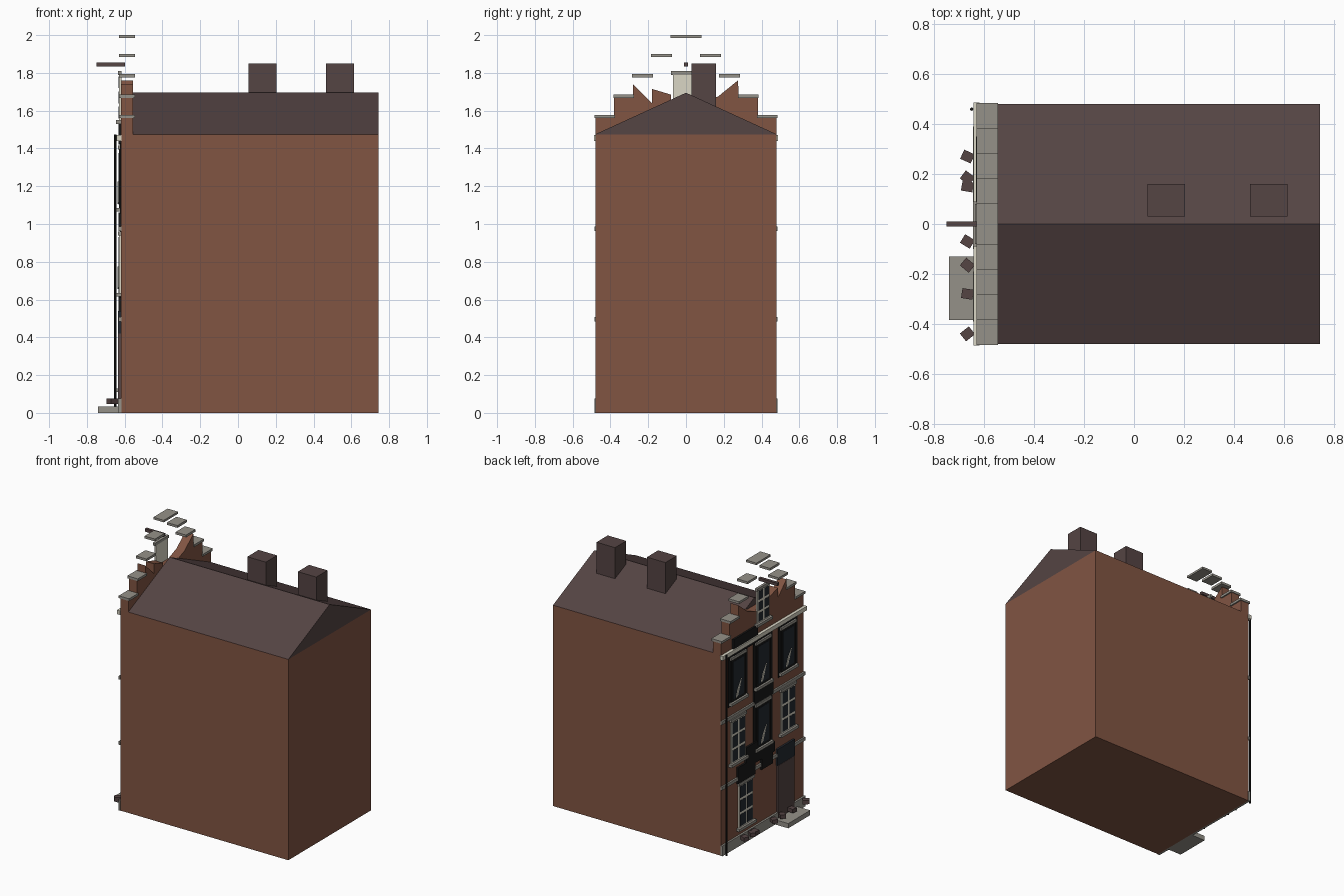
import bpy, bmesh, random
from mathutils import Matrix, Vector

random.seed(4)
if "Cube" in bpy.data.objects:
    bpy.data.objects.remove(bpy.data.objects["Cube"])


def material(name, r, g, b):
    m = bpy.data.materials.new(name)
    m.use_nodes = True
    m.diffuse_color = (r, g, b, 1)
    m.node_tree.nodes["Principled BSDF"].inputs["Base Color"].default_value = (r, g, b, 1)
    return m


BRICK = material("red_brick", 0.22, 0.09, 0.055)
SLATE = material("dark_slate", 0.09, 0.058, 0.057)
STONE = material("grey_stone", 0.30, 0.285, 0.25)
CREAM = material("cream_paint", 0.70, 0.67, 0.56)
SOOT = material("black_soot", 0.009, 0.009, 0.009)
GLASS = material("dark_glass", 0.017, 0.022, 0.03)

WALL = -0.62    # street facade plane
HALF = 0.48     # half width of the house
EAVES = 1.475


def finish(name, bm, mat):
    bmesh.ops.recalc_face_normals(bm, faces=bm.faces)
    mesh = bpy.data.meshes.new(name)
    bm.to_mesh(mesh)
    bm.free()
    mesh.materials.append(mat)
    ob = bpy.data.objects.new(name, mesh)
    bpy.context.collection.objects.link(ob)
    return ob


def add_box(bm, x, y, z):
    size = Vector((x[1] - x[0], y[1] - y[0], z[1] - z[0]))
    mid = Vector((sum(x), sum(y), sum(z))) / 2
    bmesh.ops.create_cube(bm, size=1, matrix=Matrix.Translation(mid) @ Matrix.Diagonal(size).to_4x4())


def box(name, x, y, z, mat):
    bm = bmesh.new()
    add_box(bm, x, y, z)
    return finish(name, bm, mat)


def prism(name, outline, x, mat):
    """Extrude a (y, z) outline along x."""
    bm = bmesh.new()
    face = bm.faces.new([bm.verts.new((x[0], y, z)) for y, z in outline])
    out = bmesh.ops.extrude_face_region(bm, geom=[face])["geom"]
    bmesh.ops.translate(bm, vec=(x[1] - x[0], 0, 0),
                        verts=[v for v in out if isinstance(v, bmesh.types.BMVert)])
    return finish(name, bm, mat)


def plate(name, y, width, z, depth, mat):
    """Box standing proud of the facade, centred on y."""
    return box(name, (WALL - depth, WALL + 0.002), (y - width / 2, y + width / 2), z, mat)


# Main block, roof and chimneys
box("house_body", (WALL, 0.745), (-HALF, HALF), (0, EAVES), BRICK)
prism("roof", [(-HALF, EAVES), (HALF, EAVES), (0, 1.695)], (-0.555, 0.745), SLATE)
for i, x in enumerate((0.055, 0.465)):
    box(f"chimney_{i}", (x, x + 0.15), (0.03, 0.16), (1.5, 1.85), SLATE)

# Broken stepped gable
gable = [(-HALF, 1.4), (-HALF, 1.56), (-0.38, 1.56), (-0.38, 1.67), (-0.28, 1.67),
         (-0.28, 1.74), (-0.181, 1.64), (-0.18, 1.715), (-0.08, 1.685), (-0.079, 1.64),
         (0.08, 1.64), (0.17, 1.675), (0.275, 1.76), (0.28, 1.67), (0.38, 1.67),
         (0.38, 1.56), (HALF, 1.56), (HALF, 1.4)]
prism("stepped_gable", gable, (WALL, -0.555), BRICK)

# Coping slabs, some left hanging where the wall has gone
for i in range(4):
    for side in (-1, 1):
        y = side * (0.43 - 0.1 * i)
        z = 1.56 + 0.108 * i
        box(f"coping_{i}_{side}", (-0.63, -0.545), (y - 0.055, y + 0.055), (z, z + 0.017), STONE)
box("coping_top", (-0.63, -0.545), (-0.083, 0.083), (1.985, 2.0), STONE)
box("hoist_beam", (-0.75, -0.598), (-0.011, 0.011), (1.835, 1.856), SLATE)

# Horizontal bands
plate("plinth", 0, 0.968, (0, 0.075), 0.014, STONE)
for i, z in enumerate((0.495, 0.975)):
    plate(f"string_course_{i}", 0, 0.968, (z - 0.012, z + 0.012), 0.012, STONE)
plate("cornice", 0, 0.975, (1.44, 1.47), 0.022, CREAM)


def window(name, y, z0, z1, width=0.16):
    plate(name + "_frame", y, width, (z0, z1), 0.010, CREAM)
    bm = bmesh.new()
    w, h, gap = width / 2, (z1 - z0) / 3, 0.009
    for col in range(2):
        for row in range(3):
            a, b = y - width / 2 + col * w, z0 + row * h
            add_box(bm, (WALL - 0.012, WALL - 0.009), (a + gap, a + w - gap), (b + gap, b + h - gap))
    finish(name + "_panes", bm, GLASS)
    trim(name, y, z0, z1, width)


def trim(name, y, z0, z1, width):
    plate(name + "_sill", y, width + 0.04, (z0 - 0.02, z0), 0.025, STONE)
    plate(name + "_lintel", y, width + 0.02, (z1, z1 + 0.02), 0.016, STONE)


def burnt_window(name, y, z0, z1, width=0.16):
    plate(name + "_soot", y, width + 0.06, (z0 - 0.03, z1 + 0.035), 0.004, SOOT)
    plate(name + "_frame", y, width, (z0, z1), 0.010, SOOT)
    plate(name + "_glass", y, width - 0.035, (z0 + 0.018, z1 - 0.018), 0.012, GLASS)
    shard = [(y + 0.035, z0 + 0.02), (y + 0.015, z0 + 0.03), (y - 0.03, z0 + 0.14), (y + 0.012, z0 + 0.08)]
    prism(name + "_shard", shard, (WALL - 0.017, WALL - 0.011), CREAM)
    trim(name, y, z0, z1, width)


# Windows by floor
window("ground_window", 0.2, 0.13, 0.44)
for label, y in (("left", 0.29), ("middle", 0), ("right", -0.29)):
    burnt_window(f"upper_{label}_window", y, 1.085, 1.395)
    make = burnt_window if label == "middle" else window
    make(f"first_{label}_window", y, 0.635, 0.94)
window("gable_window", 0, 1.55, 1.79, 0.14)

# Soot streaks over the openings
for i, (y, w, z0, z1) in enumerate([(0.2, 0.2, 0.46, 0.58), (0.14, 0.13, 0.56, 0.69), (0, 0.26, 0.54, 0.61),
                                    (0, 0.22, 0.97, 1.06), (0.21, 0.28, 1.42, 1.54),
                                    (-0.04, 0.13, 0.46, 0.56)]):
    plate(f"soot_streak_{i}", y, w, (z0, z1), 0.0135, SOOT)

# Door, transom and step
plate("door", -0.257, 0.19, (0.035, 0.42), 0.016, SLATE)
plate("transom", -0.257, 0.2, (0.42, 0.54), 0.0145, GLASS)
box("door_step", (-0.74, WALL), (-0.385, -0.13), (0, 0.035), STONE)

# Rainwater pipe
bm = bmesh.new()
bmesh.ops.create_cone(bm, cap_ends=True, segments=8, radius1=0.007, radius2=0.007, depth=EAVES,
                      matrix=Matrix.Translation((-0.65, 0.46, EAVES / 2)))
finish("rain_pipe", bm, SOOT)

# Fallen rubble along the plinth
for i, y in enumerate((0.27, 0.185, 0.15, -0.07, -0.165, -0.28, -0.44)):
    bm = bmesh.new()
    add_box(bm, (-0.023, 0.023), (-0.02, 0.02), (-0.014, 0.014))
    bmesh.ops.transform(bm, verts=bm.verts, matrix=Matrix.Translation((-0.667, y, 0.062))
                        @ Matrix.Rotation(random.uniform(-0.8, 0.8), 4, "Z"))
    finish(f"rubble_{i}", bm, SLATE)
